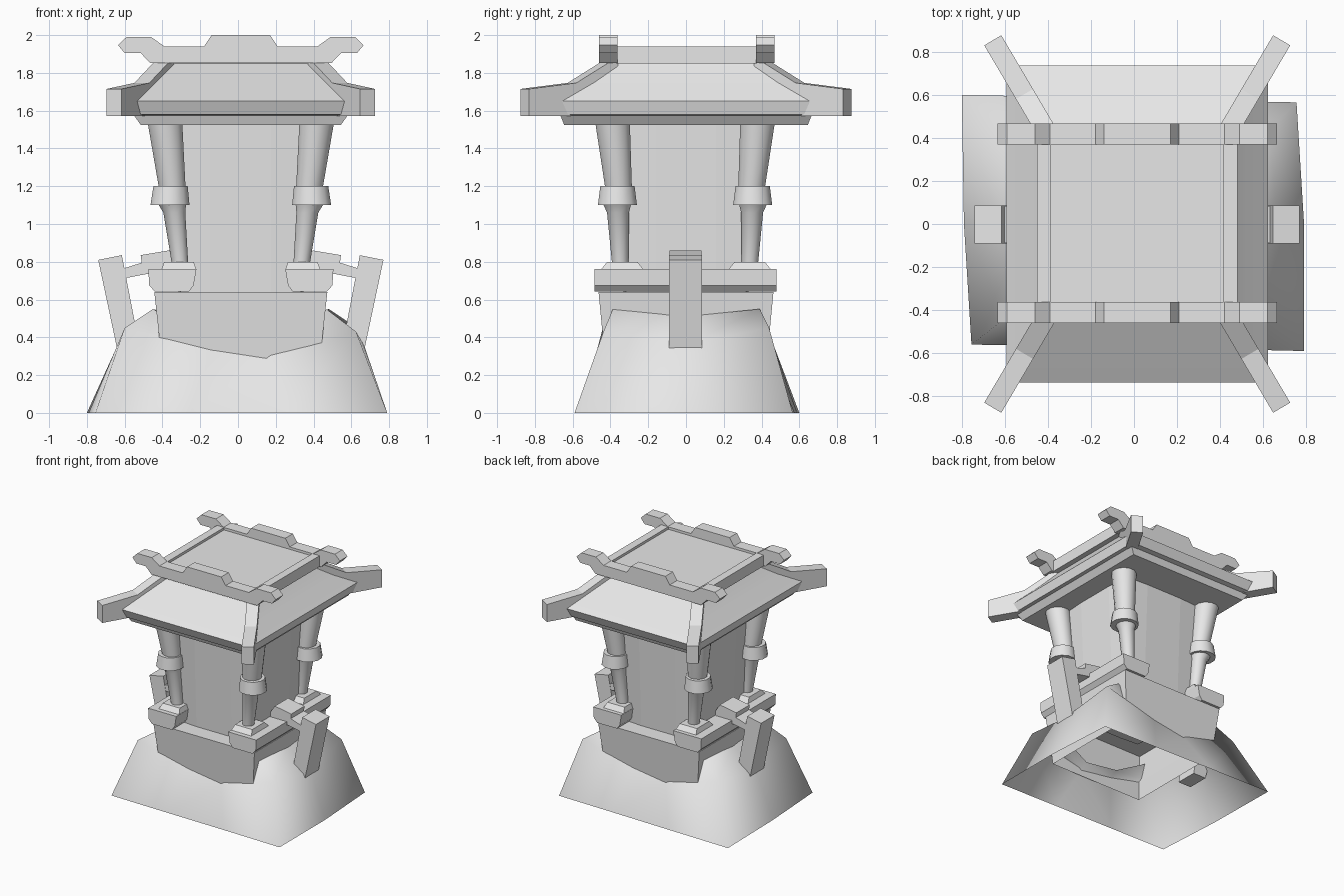
import bpy, bmesh
from math import cos, sin, tau, radians
from mathutils import Vector

if "Cube" in bpy.data.objects:
    bpy.data.objects.remove(bpy.data.objects["Cube"])

stone = bpy.data.materials.new("pale grey stone")
stone.use_nodes = True
GREY = (0.8, 0.8, 0.8, 1)
stone.diffuse_color = GREY
stone.node_tree.nodes["Principled BSDF"].inputs["Base Color"].default_value = GREY

CX = 0.015   # the building sits slightly off the mound's centre


def finish(name, bm, smooth=None):
    bmesh.ops.recalc_face_normals(bm, faces=bm.faces)
    mesh = bpy.data.meshes.new(name)
    bm.to_mesh(mesh)
    bm.free()
    obj = bpy.data.objects.new(name, mesh)
    bpy.context.collection.objects.link(obj)
    mesh.materials.append(stone)
    if smooth:
        bpy.ops.object.select_all(action='DESELECT')
        obj.select_set(True)
        bpy.context.view_layer.objects.active = obj
        bpy.ops.object.shade_smooth_by_angle(angle=radians(smooth))
    return obj


def loft(name, rings, start=True, end=True, smooth=None):
    """Skin a stack of closed rings, with optional end caps."""
    bm = bmesh.new()
    loops = [[bm.verts.new(p) for p in ring] for ring in rings]
    n = len(loops[0])
    for a, b in zip(loops, loops[1:]):
        for i in range(n):
            j = (i + 1) % n
            bm.faces.new((a[i], a[j], b[j], b[i]))
    if start:
        bm.faces.new(loops[0][::-1])
    if end:
        bm.faces.new(loops[-1])
    return finish(name, bm, smooth)


def rect(hx, hy, z, x=CX, y=0.0):
    return [(x - hx, y - hy, z), (x + hx, y - hy, z),
            (x + hx, y + hy, z), (x - hx, y + hy, z)]


def circle(x, y, z, r, n):
    return [(x + r * cos(tau * (i + .5) / n), y + r * sin(tau * (i + .5) / n), z)
            for i in range(n)]


def prism_y(name, profile, y0, y1):
    return loft(name, [[(x, y, z) for x, z in profile] for y in (y0, y1)])


def half_turn(points):
    """Complete a ring by repeating its first half rotated half a turn."""
    return points + [(2 * CX - x, -y, z) for x, y, z in points]


# Hollow earth mound: base, shoulder and mouth
loft("mound", [
    [(-.755, -.56, 0), (-.25, -.57, 0), (.27, -.578, 0), (.79, -.59, 0), (.79, 0, 0),
     (.755, .565, 0), (.27, .575, 0), (-.25, .588, 0), (-.8, .6, 0), (-.79, 0, 0)],
    half_turn([(-.6, -.44, .45), (-.14, -.438, .33), (.15, -.435, .285),
               (.625, -.437, .43), (.667, 0, .36)]),
    half_turn([(-.45, -.39, .55), (-.14, -.37, .37), (.15, -.37, .33),
               (.47, -.388, .548), (.455, 0, .51)]),
], start=False, end=False, smooth=179)

# Plinth box, open below
loft("plinth_box", [rect(.418, .425, .235), rect(.432, .44, .4), rect(.458, .463, .64)],
     start=False)

# Inner chamber, its bowed wall panels leaning out towards the top
def chamber_ring(half, z):
    ring = []
    for k in range(4):
        for x, y in ((-half, -half), (-.16, -half - .012), (.16, -half - .012)):
            for _ in range(k):
                x, y = -y, x
            ring.append((x + CX, y, z))
    return ring


loft("chamber", [chamber_ring(.318, .63), chamber_ring(.355, 1.54)])

# Roof: sweeping slopes, stepped eave and flat soffit
loft("roof", [rect(.42, .395, 1.852), rect(.507, .568, 1.75), rect(.608, .737, 1.65),
              rect(.59, .705, 1.58), rect(.565, .665, 1.574), rect(.53, .645, 1.525)],
     smooth=25)
loft("roof_deck", [rect(.41, .40, 1.84), rect(.41, .40, 1.92)])

# Ridge beams with upturned ends
half = [(.155, 2), (.195, 1.94), (.405, 1.94), (.475, 1.99), (.605, 1.99),
        (.65, 1.947), (.615, 1.905), (.53, 1.905), (.48, 1.852)]
ridge = [(CX + x, z) for x, z in half] + [(CX - x, z) for x, z in half[::-1]]
prism_y("front_ridge_beam", ridge, -.46, -.363)
prism_y("back_ridge_beam", ridge, .37, .468)

beam = [(.235, .762), (.49, .762), (.485, .675), (.455, .642),
        (.275, .642), (.25, .675)]
bracket = [(.62, .765), (.525, .795), (.53, .835), (.38, .86), (.34, .8),
           (.34, .73), (.5, .735), (.63, .71)]
plank = [(.755, .81), (.63, .835), (.55, .42), (.525, .28), (.64, .28), (.655, .34)]
rafter = [(-.1, 1.875), (-.045, 1.855), (.155, 1.747), (.445, 1.715), (.445, 1.572),
          (.19, 1.572), (-.1, 1.72)]

for sx, side_name in ((1, "left"), (-1, "right")):
    def place(profile):
        return [(CX + sx * x, z) for x, z in profile]

    # Deck beam, roof kerb and leaning side brace
    prism_y(side_name + "_deck_beam", place(beam), -.485, .48)
    prism_y(side_name + "_roof_kerb",
            place([(.4, 1.85), (.465, 1.85), (.465, 1.94), (.4, 1.94)]), -.37, .375)
    prism_y(side_name + "_brace_plank", place(plank), -.09, .085)
    prism_y(side_name + "_brace_bracket", place(bracket), -.088, .083)

    for sy, end_name in ((-1, "front"), (1, "back")):
        tag = end_name + "_" + side_name

        def disc(c, z, r, n=12):
            return circle(CX + sx * c[0], -.005 + sy * c[1], z, r, n)

        # Column foot, leaning shaft and collar
        px, py = CX + sx * .328, sy * .337
        loft(tag + "_column_foot", [rect(.092, .112, .76, px, py),
                                    rect(.078, .08, .8, px, py)])
        loft(tag + "_column_lower", [disc((.322, .343), .79, .045),
                                     disc((.352, .355), 1.06, .06),
                                     disc((.365, .36), 1.11, .078)], smooth=35)
        loft(tag + "_column_collar", [disc((.375, .358), 1.1, .107),
                                      disc((.372, .358), 1.2, .094)], smooth=35)
        loft(tag + "_column_upper", [disc((.363, .352), 1.19, .073),
                                     disc((.402, .384), 1.54, .095)], smooth=35)

        # Corner rafter running out from the ridge
        root = Vector((CX + sx * .445, sy * .47, 0))
        along = Vector((sx * .23, sy * .39, 0)).normalized()
        across = Vector((-along.y, along.x, 0)) * .046
        loft(tag + "_corner_rafter",
             [[root + along * s + across * w + Vector((0, 0, z)) for s, z in rafter]
              for w in (-1, 1)])
